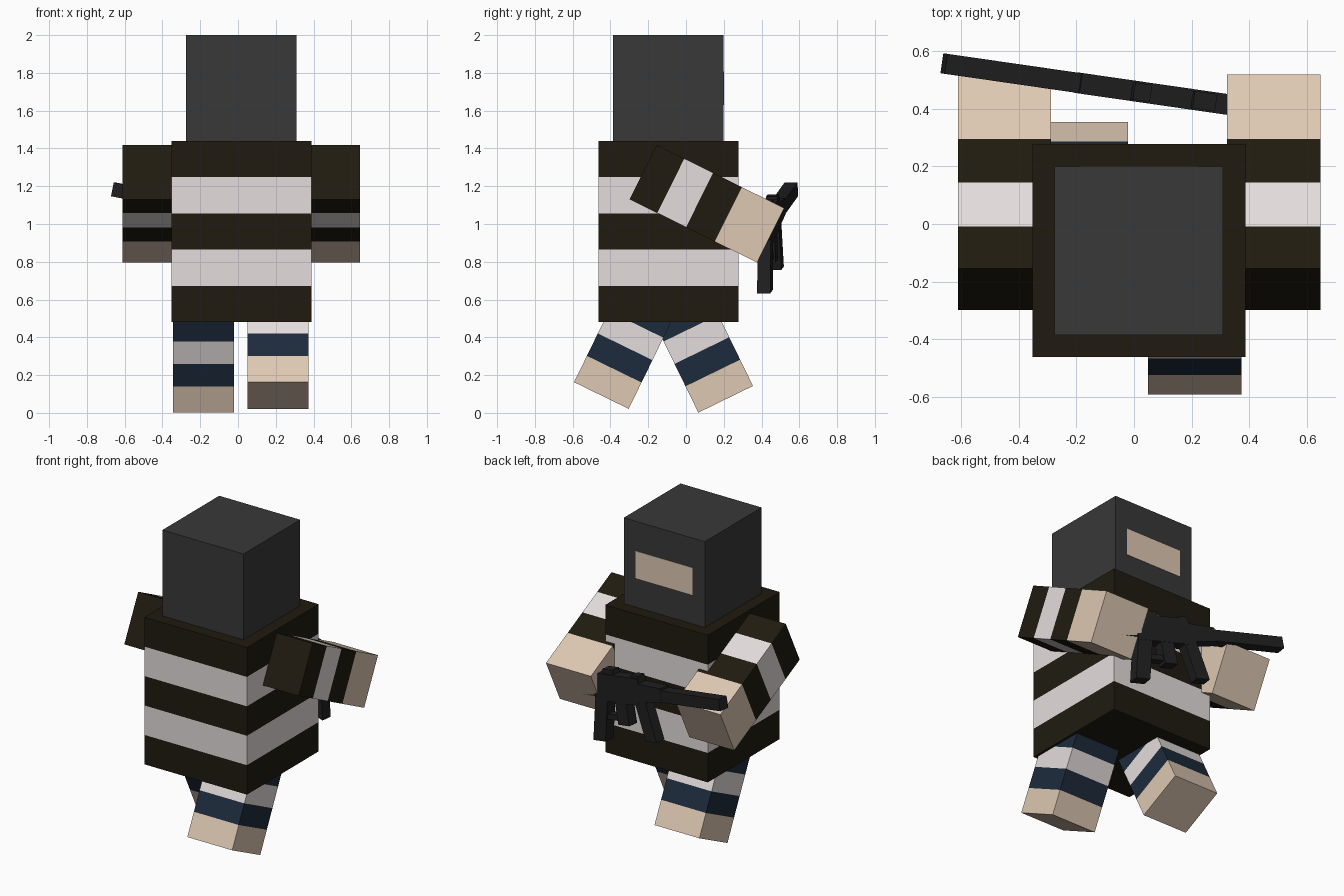
import bpy, bmesh, math
from mathutils import Matrix, Vector

if "Cube" in bpy.data.objects:
    bpy.data.objects.remove(bpy.data.objects["Cube"])


def material(name, rgb):
    m = bpy.data.materials.new(name)
    m.diffuse_color = (*rgb, 1)
    m.use_nodes = True
    m.node_tree.nodes["Principled BSDF"].inputs["Base Color"].default_value = m.diffuse_color
    return m


HOOD = material("hood_grey", (0.04, 0.04, 0.04))
DARK = material("dark_cloth", (0.014, 0.011, 0.005))
WHITE = material("white_cloth", (0.78, 0.72, 0.72))
SKIN = material("skin", (0.73, 0.58, 0.45))
BLUE = material("navy_cloth", (0.012, 0.024, 0.045))
METAL = material("black_metal", (0.014, 0.014, 0.014))


def finish(name, bm, mats, matrix):
    bmesh.ops.recalc_face_normals(bm, faces=bm.faces)
    me = bpy.data.meshes.new(name)
    bm.to_mesh(me)
    bm.free()
    for m in mats:
        me.materials.append(m)
    ob = bpy.data.objects.new(name, me)
    ob.matrix_world = matrix
    bpy.context.collection.objects.link(ob)
    return ob


def banded_box(name, sx, sy, bands, loc, tilt=0):
    """Box rising from loc, split into (height, material) bands, tilted about x."""
    bm = bmesh.new()
    mats = list(dict.fromkeys(m for _, m in bands))

    def ring(z):
        return [bm.verts.new((a * sx / 2, b * sy / 2, z))
                for a, b in ((-1, -1), (1, -1), (1, 1), (-1, 1))]

    z, low = 0, ring(0)
    bm.faces.new(low).material_index = mats.index(bands[0][1])
    for height, mat in bands:
        z += height
        high = ring(z)
        for i in range(4):
            j = (i + 1) % 4
            f = bm.faces.new((low[i], low[j], high[j], high[i]))
            f.material_index = mats.index(mat)
        low = high
    bm.faces.new(low).material_index = mats.index(bands[-1][1])
    matrix = Matrix.Translation(loc) @ Matrix.Rotation(math.radians(tilt), 4, 'X')
    return finish(name, bm, mats, matrix)


def prism(name, profile, width, matrix):
    """Side profile extruded symmetrically across its plane."""
    bm = bmesh.new()
    face = bm.faces.new([bm.verts.new((u, -width / 2, v)) for u, v in profile])
    ext = bmesh.ops.extrude_face_region(bm, geom=[face])["geom"]
    bmesh.ops.translate(bm, vec=(0, width, 0),
                        verts=[g for g in ext if isinstance(g, bmesh.types.BMVert)])
    return finish(name, bm, [METAL], matrix)


# Head and eye opening (the face looks towards +y)
banded_box("head", 0.585, 0.585, [(0.565, HOOD)], (0.017, -0.093, 1.435))
banded_box("eye_opening", 0.41, 0.01, [(0.177, SKIN)], (0.018, 0.197, 1.63))

# Striped torso
banded_box("torso", 0.74, 0.74,
           [(0.192, m) for m in (DARK, WHITE, DARK, WHITE, DARK)], (0.018, -0.092, 0.48))

# Arms, raised forward
arm = [(0.25, SKIN), (0.17, DARK), (0.17, WHITE), (0.163, DARK)]
for side, x in (("left", -0.45), ("right", 0.485)):
    banded_box(side + "_arm", 0.324, 0.322, arm, (x, 0.448, 0.94), 63.6)

# Legs, mid-stride
leg = [(0.155, SKIN), (0.132, BLUE), (0.132, WHITE), (0.132, BLUE), (0.2, WHITE)]
banded_box("left_leg", 0.324, 0.322, leg, (-0.183, 0.21, 0.072), 26)
banded_box("right_leg", 0.324, 0.322, leg, (0.211, -0.448, 0.092), -26)

# Rifle frame: u along the barrel, v up
u = Vector((-0.97, 0.14, 0.196)).normalized()
v = (Vector((0, 0, 1)) - u * u.z).normalized()
w = v.cross(u)
rifle = Matrix((u, w, v)).transposed().to_4x4()
rifle.translation = (0, 0.462, 1.05)


def box(u0, u1, v0, v1):
    return [(u0, v0), (u1, v0), (u1, v1), (u0, v1)]


prism("rifle_barrel", box(-0.02, 0.68, -0.037, 0.037), 0.07, rifle)
prism("rifle_stock", box(-0.56, -0.28, -0.06, 0.0), 0.06, rifle)
prism("rifle_receiver", [(-0.36, -0.08), (0.0, -0.08), (0.0, -0.06), (0.2, -0.04), (0.2, 0.05),
                         (0.02, 0.06), (0.02, 0.09), (-0.33, 0.09), (-0.36, 0.06)], 0.072, rifle)
prism("rifle_rear_sight", box(-0.27, -0.19, 0.08, 0.12), 0.06, rifle)
prism("rifle_front_sight", box(-0.04, 0.02, 0.08, 0.105), 0.06, rifle)
prism("rifle_grip", [(-0.43, -0.34), (-0.33, -0.34), (-0.26, -0.07), (-0.36, -0.07)], 0.07, rifle)
prism("rifle_trigger_guard", box(-0.32, -0.14, -0.2, -0.165), 0.05, rifle)
prism("rifle_magazine", box(-0.2, -0.11, -0.22, -0.07), 0.068, rifle)
prism("rifle_foregrip", [(0.01, -0.3), (0.1, -0.3), (0.05, -0.03), (-0.04, -0.03)], 0.068, rifle)
